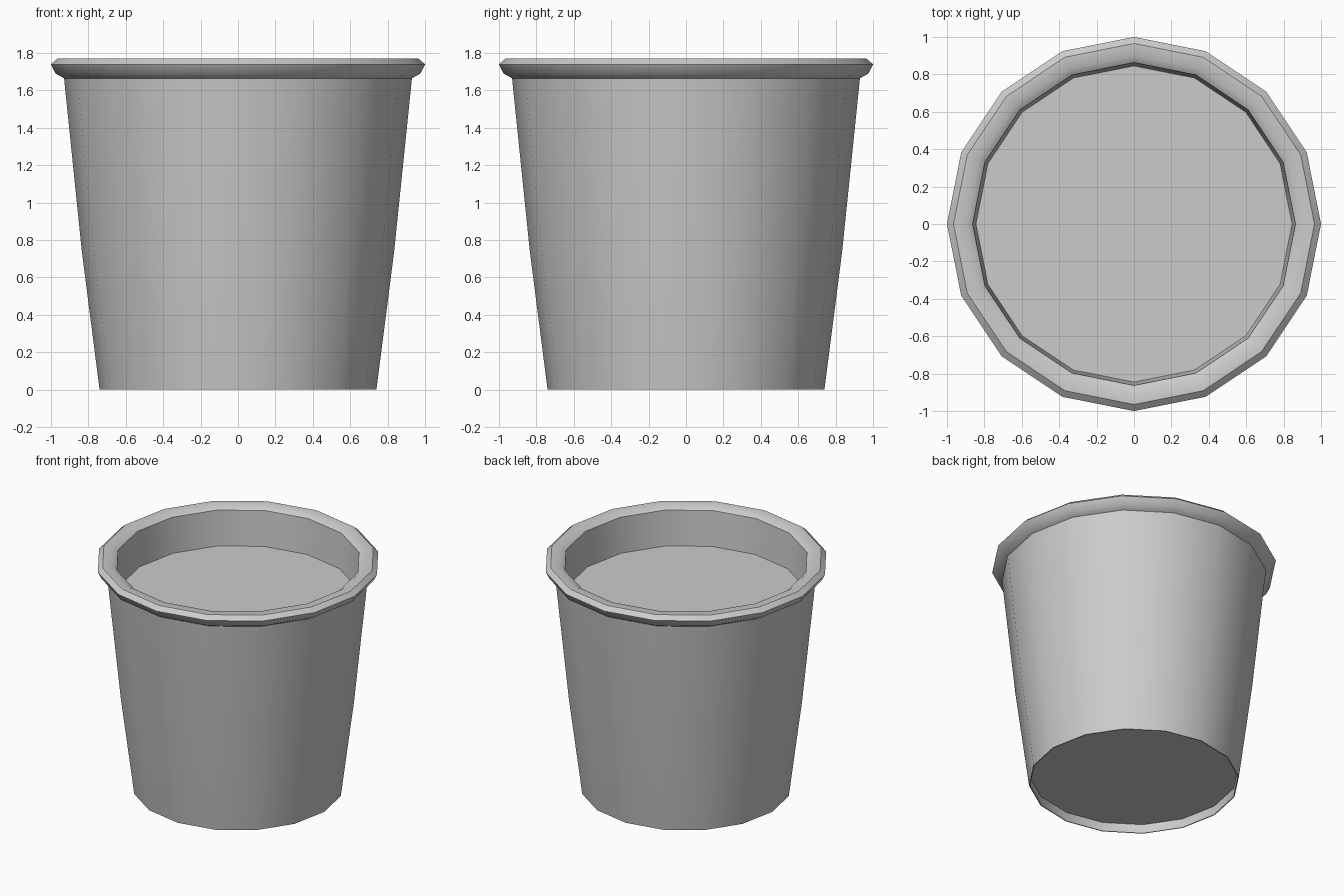
import bpy, bmesh, math

cube = bpy.data.objects.get("Cube")
if cube:
    bpy.data.objects.remove(cube, do_unlink=True)

SIDES = 16

grey = bpy.data.materials.new("plain_grey")
grey.use_nodes = True
colour = (0.6, 0.6, 0.6, 1)
grey.diffuse_color = colour
grey.node_tree.nodes["Principled BSDF"].inputs["Base Color"].default_value = colour


def lathe(name, profile, cap_start=False, cap_end=False):
    """Turn a (radius, height) profile about the z axis."""
    bm = bmesh.new()
    rings = []
    for r, z in profile:
        angles = [math.tau * i / SIDES for i in range(SIDES)]
        rings.append([bm.verts.new((r * math.cos(a), r * math.sin(a), z)) for a in angles])
    for low, high in zip(rings, rings[1:]):
        for i in range(SIDES):
            j = (i + 1) % SIDES
            bm.faces.new((low[i], low[j], high[j], high[i]))
    if cap_start:
        bm.faces.new(rings[0][::-1])
    if cap_end:
        bm.faces.new(rings[-1])
    mesh = bpy.data.meshes.new(name)
    bm.to_mesh(mesh)
    bm.free()
    mesh.materials.append(grey)
    obj = bpy.data.objects.new(name, mesh)
    bpy.context.collection.objects.link(obj)
    bpy.ops.object.select_all(action='DESELECT')
    obj.select_set(True)
    bpy.context.view_layer.objects.active = obj
    bpy.ops.object.shade_smooth_by_angle(angle=math.radians(35))
    return obj


# Tapered wall with a recessed underside
lathe("pot_wall", [(0.735, 0.07), (0.733, 0.0), (0.74, 0.0), (0.835, 0.74), (0.93, 1.665)],
      cap_start=True)

# Rolled lip running down into the inner wall
lathe("pot_lip", [(0.93, 1.665), (0.975, 1.69), (1.0, 1.74), (0.965, 1.77),
                  (0.90, 1.77), (0.863, 1.745), (0.845, 1.475)])

# Flat soil surface inside the pot
lathe("soil", [(0.846, 1.465), (0.846, 1.475)], cap_end=True)
